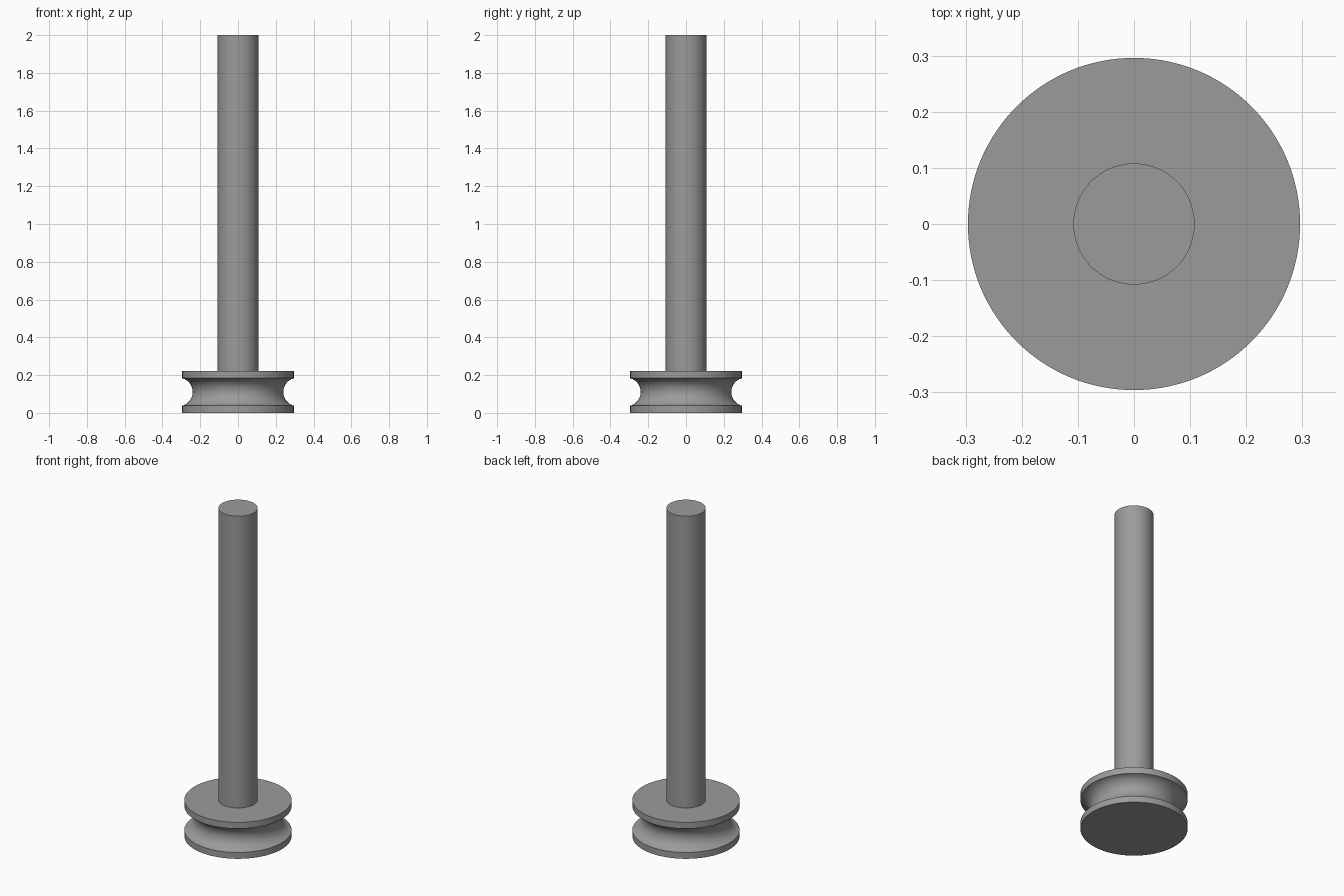
import bpy, bmesh, math

if "Cube" in bpy.data.objects:
    bpy.data.objects.remove(bpy.data.objects["Cube"])

SEGMENTS = 128
grey = bpy.data.materials.new("grey metal")
grey.diffuse_color = (0.33, 0.33, 0.33, 1)
grey.use_nodes = True
grey.node_tree.nodes["Principled BSDF"].inputs["Base Color"].default_value = grey.diffuse_color


def lathe(name, profile):
    """Revolve a (radius, z) profile, starting and ending on the axis."""
    bm = bmesh.new()
    verts = [bm.verts.new((r, 0, z)) for r, z in profile]
    edges = [bm.edges.new(pair) for pair in zip(verts, verts[1:])]
    bmesh.ops.spin(bm, geom=verts + edges, cent=(0, 0, 0), axis=(0, 0, 1),
                   angle=math.tau, steps=SEGMENTS, use_duplicate=False)
    bmesh.ops.remove_doubles(bm, verts=bm.verts, dist=1e-5)
    bmesh.ops.recalc_face_normals(bm, faces=bm.faces)
    mesh = bpy.data.meshes.new(name)
    bm.to_mesh(mesh)
    bm.free()
    mesh.materials.append(grey)
    obj = bpy.data.objects.new(name, mesh)
    bpy.context.collection.objects.link(obj)
    bpy.context.view_layer.objects.active = obj
    obj.select_set(True)
    bpy.ops.object.shade_smooth_by_angle(angle=math.radians(30))
    obj.select_set(False)
    return obj


# Grooved wheel: two flat rims with a round groove between them
RIM, HEIGHT, GROOVE, CENTRE = 0.296, 0.222, 0.075, 0.315
half = math.acos((CENTRE - RIM) / GROOVE)
groove = []
for i in range(25):
    a = half * (i / 12 - 1)
    groove.append((CENTRE - GROOVE * math.cos(a), HEIGHT / 2 + GROOVE * math.sin(a)))
lathe("grooved_wheel", [(0, 0), (RIM, 0)] + groove + [(RIM, HEIGHT), (0, HEIGHT)])

# Shaft: plain rod standing on the wheel
lathe("shaft", [(0, HEIGHT), (0.108, HEIGHT), (0.108, 2), (0, 2)])
